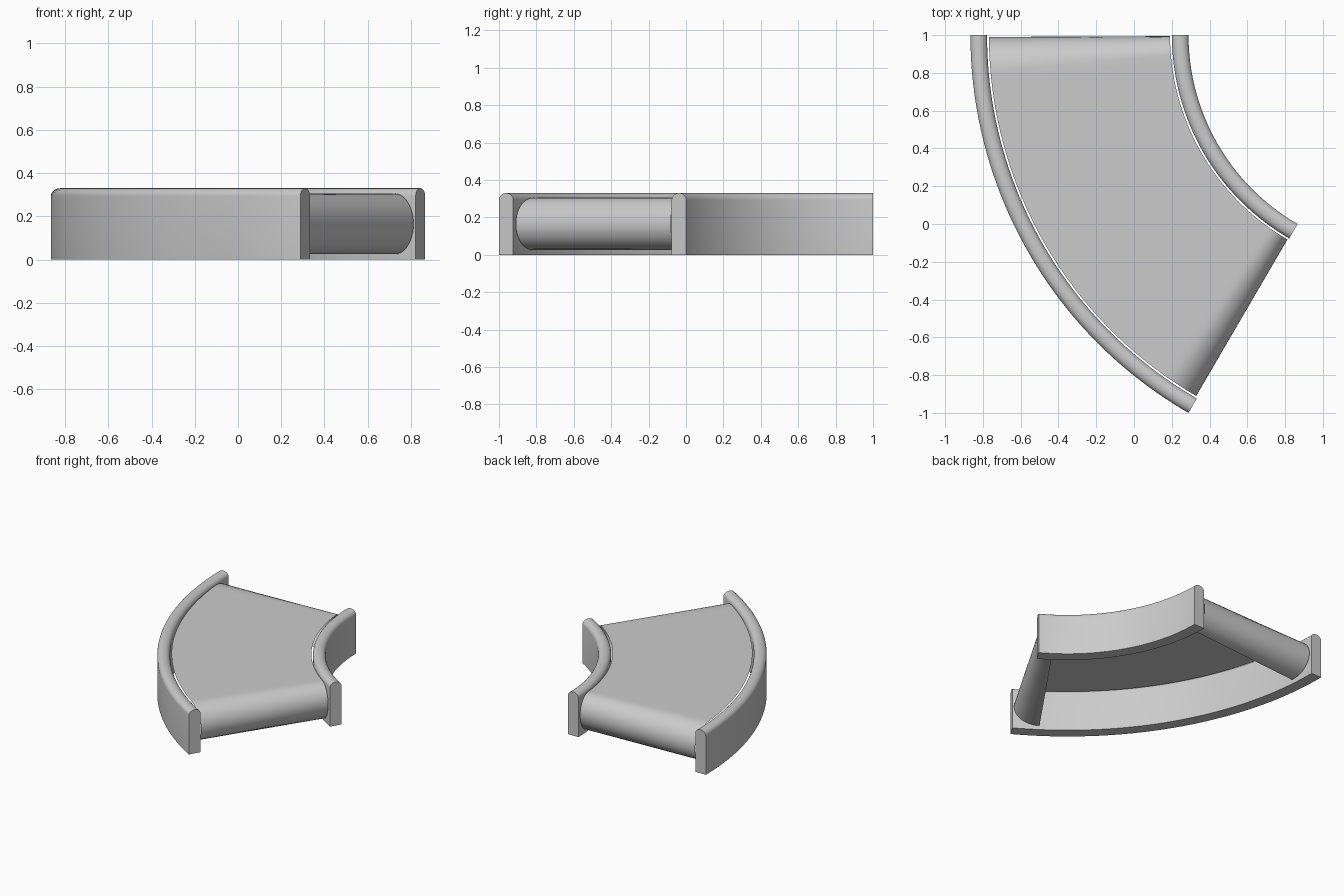
import bpy, bmesh
from math import radians, degrees, pi, sin, cos

if "Cube" in bpy.data.objects:
    bpy.data.objects.remove(bpy.data.objects["Cube"])

R_OUT = 2.3094                     # outer radius of the bend
R_IN = R_OUT / 2                   # inner radius of the bend
CX, CY = (R_OUT + R_IN / 2) / 2, 1.0
RAIL_W, RAIL_H, CROWN = 0.088, 0.33, 0.036


def polar(r, deg, z):
    """Point on the bend: 0 degrees is the back end, 60 the front end."""
    a = radians(180 + deg)
    return (CX + r * cos(a), CY + r * sin(a), z)


def finish(name, bm):
    bmesh.ops.recalc_face_normals(bm, faces=bm.faces)
    mesh = bpy.data.meshes.new(name)
    bm.to_mesh(mesh)
    bm.free()
    obj = bpy.data.objects.new(name, mesh)
    bpy.context.collection.objects.link(obj)
    bpy.ops.object.select_all(action='DESELECT')
    obj.select_set(True)
    bpy.context.view_layer.objects.active = obj
    bpy.ops.object.shade_smooth_by_angle(angle=radians(35))
    return obj


def rail(name, r0, steps=48):
    # Upright slab profile with a rounded crown, swept round the bend
    rc, h = r0 + RAIL_W / 2, RAIL_W / 2
    profile = [(r0, 0), (r0 + RAIL_W, 0)]
    profile += [(rc + h * cos(pi * i / 12), RAIL_H - CROWN + CROWN * sin(pi * i / 12))
                for i in range(13)]
    bm = bmesh.new()
    rings = [[bm.verts.new(polar(r, 60 * s / steps, z)) for r, z in profile]
             for s in range(steps + 1)]
    n = len(profile)
    for a, b in zip(rings, rings[1:]):
        for i in range(n):
            j = (i + 1) % n
            bm.faces.new((a[i], a[j], b[j], b[i]))
    bm.faces.new(rings[0])
    bm.faces.new(rings[-1])
    return finish(name, bm)


def belt(name, r0, r1, z_mid=0.165, rad=0.14, gap=0.25, steps=40):
    # Open sheet: half-round nose at each end, flat top between, bent to the curve
    span = degrees(rad / ((r0 + r1) / 2))
    nose = [(gap + span * (1 - sin(pi * i / 20)), z_mid - rad * cos(pi * i / 20))
            for i in range(21)]
    lo, hi = gap + span, 60 - gap - span
    flat = [(lo + (hi - lo) * i / steps, z_mid + rad) for i in range(1, steps)]
    path = nose + flat + [(60 - d, z) for d, z in reversed(nose)]
    bm = bmesh.new()
    rows = [[bm.verts.new(polar(r, d, z)) for r in (r0, r1)] for d, z in path]
    for a, b in zip(rows, rows[1:]):
        bm.faces.new((a[0], a[1], b[1], b[0]))
    return finish(name, bm)


rail("inner_rail", R_IN)
rail("outer_rail", R_OUT - RAIL_W)
belt("conveyor_belt", R_IN + RAIL_W + 0.01, R_OUT - RAIL_W - 0.01)
